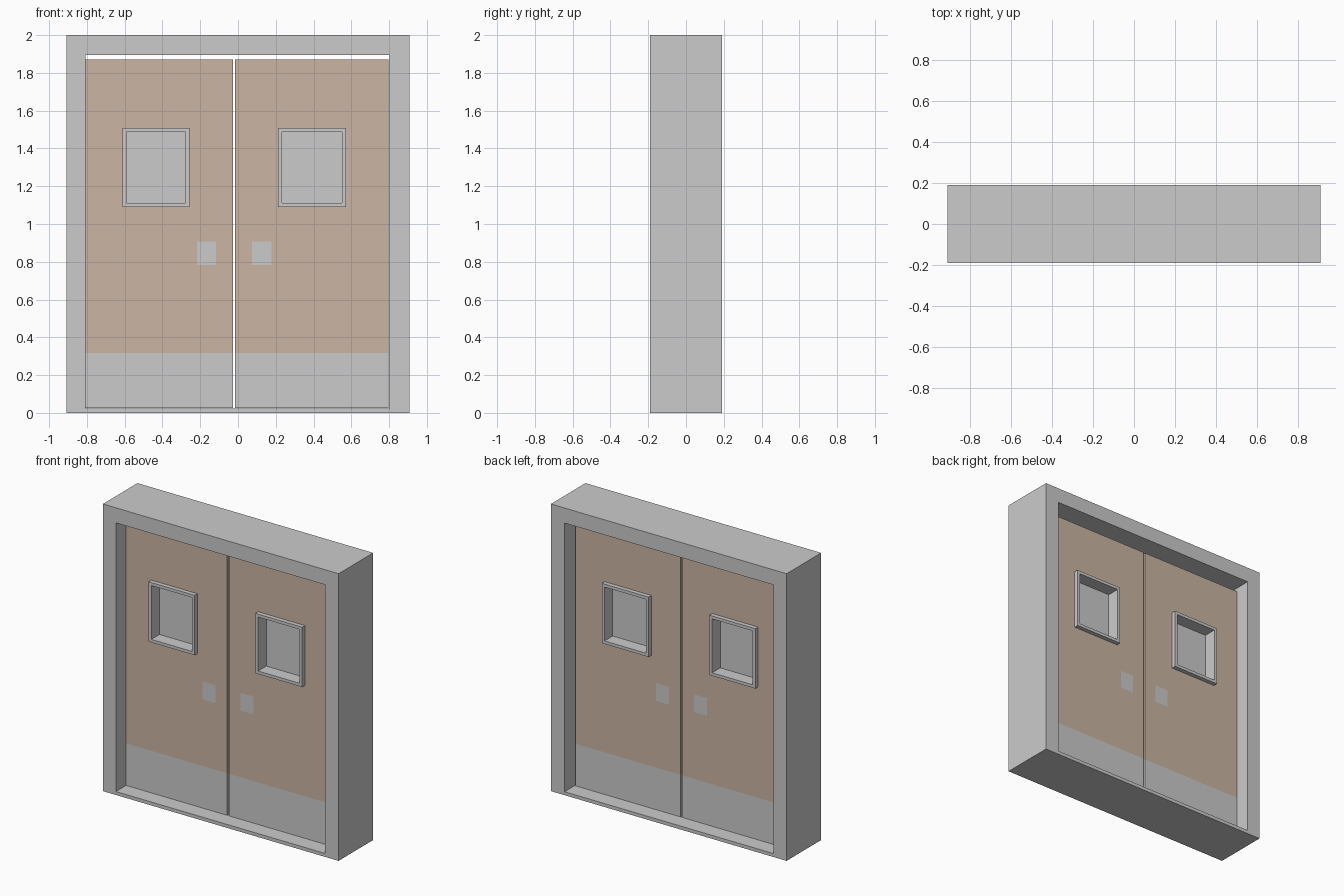
import bpy, bmesh

if "Cube" in bpy.data.objects:
    bpy.data.objects.remove(bpy.data.objects["Cube"])


def material(name, color):
    m = bpy.data.materials.new(name)
    m.diffuse_color = (*color, 1)
    m.use_nodes = True
    m.node_tree.nodes["Principled BSDF"].inputs["Base Color"].default_value = m.diffuse_color
    return m


wood = material("brown_paint", (0.60, 0.46, 0.37))
steel = material("light_steel", (0.72, 0.72, 0.72))


def inside(x, z, rect):
    return rect[0] < x < rect[1] and rect[2] < z < rect[3]


def slab(name, outer, depth, hole=None, plates=(), mats=()):
    """Upright slab centred on y = 0, with an optional hole and flush plates."""
    rects = [outer] + ([hole] if hole else []) + list(plates)
    xs = sorted({v for r in rects for v in r[:2]})
    zs = sorted({v for r in rects for v in r[2:]})
    bm = bmesh.new()
    grid = [[bm.verts.new((x, 0, z)) for z in zs] for x in xs]
    for i in range(len(xs) - 1):
        for j in range(len(zs) - 1):
            cx, cz = (xs[i] + xs[i + 1]) / 2, (zs[j] + zs[j + 1]) / 2
            if hole and inside(cx, cz, hole):
                continue
            f = bm.faces.new((grid[i][j], grid[i + 1][j],
                              grid[i + 1][j + 1], grid[i][j + 1]))
            f.material_index = int(any(inside(cx, cz, p) for p in plates))
    bmesh.ops.delete(bm, geom=[v for v in bm.verts if not v.link_faces], context='VERTS')
    me = bpy.data.meshes.new(name)
    bm.to_mesh(me)
    bm.free()
    for m in mats:
        me.materials.append(m)
    ob = bpy.data.objects.new(name, me)
    bpy.context.collection.objects.link(ob)
    sol = ob.modifiers.new("thickness", 'SOLIDIFY')
    sol.thickness = depth
    sol.offset = 0
    return ob


def inset(r, d):
    return (r[0] + d, r[1] - d, r[2] + d, r[3] - d)


# Surround with jambs, head and threshold
slab("door_surround", (-0.908, 0.908, 0, 2), 0.38, hole=(-0.808, 0.803, 0.024, 1.895))

# Door leaves: (side, x range, window x range, push plate x range)
leaves = [
    ("left", (-0.808, -0.027), (-0.612, -0.257), (-0.217, -0.116)),
    ("right", (-0.015, 0.797), (0.211, 0.572), (0.074, 0.177)),
]
for side, dx, wx, px in leaves:
    window = (*wx, 1.09, 1.507)
    kick = (*dx, 0.025, 0.318)
    push = (*px, 0.783, 0.907)
    slab(side + "_door", (*dx, 0.025, 1.87), 0.16, hole=inset(window, 0.01),
         plates=(kick, push), mats=(wood, steel))
    # Window frame stands proud on both sides, pane sits in the middle
    slab(side + "_window_frame", window, 0.22, hole=inset(window, 0.021))
    slab(side + "_window_pane", inset(window, 0.015), 0.04)
